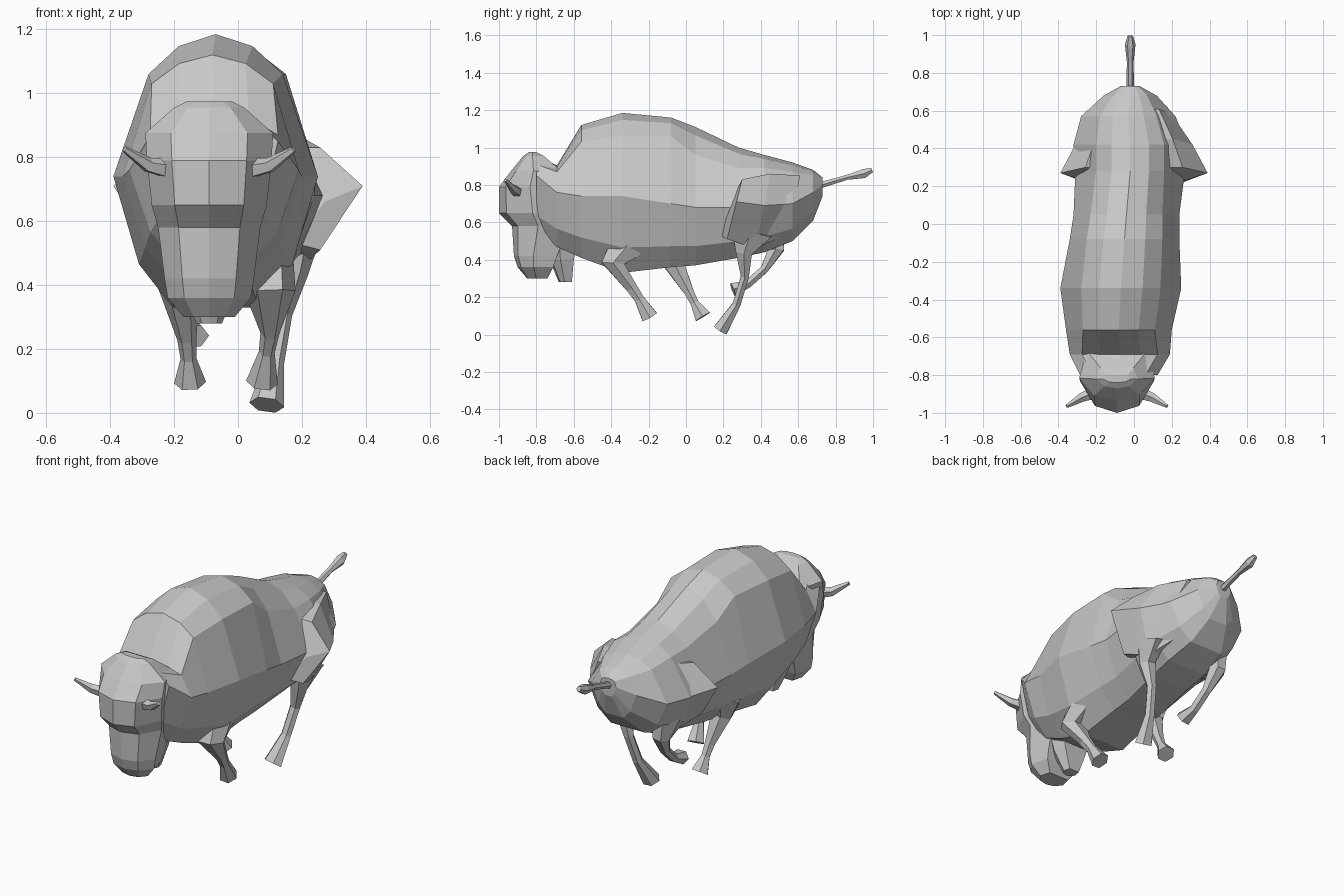
import bpy
import bmesh
import math
from mathutils import Vector

cube = bpy.data.objects.get("Cube")
if cube:
    bpy.data.objects.remove(cube, do_unlink=True)

grey = bpy.data.materials.new("stone grey")
grey.use_nodes = True
grey.diffuse_color = (0.58, 0.58, 0.58, 1)
for node in grey.node_tree.nodes:
    if node.type == "BSDF_PRINCIPLED":
        node.inputs["Base Color"].default_value = grey.diffuse_color


def loft(name, rings):
    """Skin a list of equally long point rings and close both ends."""
    bm = bmesh.new()
    loops = [[bm.verts.new(point) for point in ring] for ring in rings]
    count = len(loops[0])
    for lower, upper in zip(loops, loops[1:]):
        for i in range(count):
            j = (i + 1) % count
            bm.faces.new((lower[i], lower[j], upper[j], upper[i]))
    bm.faces.new(loops[0])
    bm.faces.new(loops[-1])
    bmesh.ops.recalc_face_normals(bm, faces=bm.faces)
    mesh = bpy.data.meshes.new(name)
    bm.to_mesh(mesh)
    bm.free()
    mesh.materials.append(grey)
    obj = bpy.data.objects.new(name, mesh)
    bpy.context.collection.objects.link(obj)
    return obj


def limb(name, path, sides=6):
    """Tapered tube; every path entry is x, y, z, side radius, depth radius."""
    points = [Vector(entry[:3]) for entry in path]
    span = (points[-1] - points[0]).normalized()
    reference = Vector((0, 0, 1)) if abs(span.x) > 0.7 else Vector((1, 0, 0))
    rings = []
    for i, (point, entry) in enumerate(zip(points, path)):
        ahead = points[min(i + 1, len(points) - 1)]
        behind = points[max(i - 1, 0)]
        tangent = (ahead - behind).normalized()
        side = (reference - tangent * reference.dot(tangent)).normalized()
        depth = tangent.cross(side)
        ring = []
        for k in range(sides):
            angle = math.tau * k / sides
            ring.append(point + side * entry[3] * math.cos(angle)
                        + depth * entry[4] * math.sin(angle))
        rings.append(ring)
    return loft(name, rings)


def body_ring(y, cx, width, top, ridge, ridge_z, middle, bottom):
    """Cross-section with a rounded crest, shoulder ridges, flanks and a belly."""
    low = bottom + (middle - bottom) * 0.33
    crest_z = top - (top - ridge_z) * 0.3
    half = [(ridge * 0.55, crest_z), (ridge, ridge_z), (width, middle),
            (width * 0.75, low), (width * 0.42, bottom)]
    right = [Vector((cx + x, y, z)) for x, z in half]
    left = [Vector((cx - x, y, z)) for x, z in reversed(half)]
    return [Vector((cx, y, top))] + right + left


def head_ring(z, front, back, width, cx=-0.09):
    """Level slice of the head with a blunt front and a narrower back."""
    depth = back - front
    half = [(0.6, 0.1), (1, 0.45), (0.8, 1)]
    right = [Vector((cx + width * x, front + depth * y, z)) for x, y in half]
    left = [Vector((cx - width * x, front + depth * y, z)) for x, y in reversed(half)]
    return [Vector((cx, front, z))] + right + left


def thigh_ring(sign, y, out, top, middle, low):
    """Leaning slice of the haunch, pointed on its outer side."""
    upper, lower = y + 0.03, y - 0.05
    outline = [(0.1, upper, top), (out * 0.66, upper, top), (out, y, middle),
               (out * 0.66, lower, low), (0.1, lower, low)]
    return [Vector((sign * x, depth, z)) for x, depth, z in outline]


# Humped body, from rump to neck
loft("body", [body_ring(*row) for row in (
    (0.73, -0.02, 0.05, 0.84, 0.04, 0.83, 0.80, 0.74),
    (0.68, -0.02, 0.14, 0.88, 0.09, 0.85, 0.76, 0.61),
    (0.57, -0.03, 0.25, 0.92, 0.15, 0.87, 0.70, 0.50),
    (0.42, -0.02, 0.3, 0.96, 0.18, 0.89, 0.69, 0.44),
    (0.28, -0.02, 0.29, 1.0, 0.18, 0.89, 0.68, 0.41),
    (0.05, -0.04, 0.28, 1.11, 0.19, 0.96, 0.68, 0.37),
    (-0.08, -0.05, 0.29, 1.16, 0.2, 1.06, 0.70, 0.36),
    (-0.34, -0.07, 0.32, 1.185, 0.21, 1.06, 0.74, 0.33),
    (-0.56, -0.08, 0.28, 1.12, 0.19, 1.03, 0.74, 0.41),
    (-0.69, -0.075, 0.265, 0.905, 0.2, 0.87, 0.76, 0.47),
    (-0.8, -0.08, 0.205, 0.955, 0.14, 0.91, 0.85, 0.53),
)])

# Lowered head, from crown to chin
loft("head", [head_ring(*row) for row in (
    (0.975, -0.84, -0.8, 0.07),
    (0.955, -0.87, -0.76, 0.11),
    (0.875, -0.935, -0.67, 0.2),
    (0.79, -1.0, -0.63, 0.195),
    (0.65, -1.0, -0.6, 0.18),
    (0.58, -0.93, -0.62, 0.16),
    (0.42, -0.92, -0.69, 0.14),
    (0.36, -0.9, -0.71, 0.13),
    (0.3, -0.85, -0.74, 0.08),
)])
loft("beard", [head_ring(*row) for row in (
    (0.52, -0.76, -0.58, 0.12),
    (0.4, -0.73, -0.6, 0.09),
    (0.28, -0.68, -0.61, 0.04),
)])

# Horns mirrored about the turned head, and flared haunches
for label, sign in (("left", 1), ("right", -1)):
    limb(label + "_horn", [
        (-0.09 + sign * x, y, z, r, r) for x, y, z, r in (
            (0.11, -0.89, 0.76, 0.035),
            (0.19, -0.92, 0.775, 0.025),
            (0.265, -0.965, 0.825, 0.01))], 5)
    loft(label + "_haunch", [thigh_ring(sign, *row) for row in (
        (0.23, 0.27, 0.75, 0.66, 0.53),
        (0.27, 0.39, 0.83, 0.71, 0.51),
        (0.42, 0.31, 0.86, 0.69, 0.46),
        (0.58, 0.2, 0.85, 0.7, 0.53))])

# Legs caught in mid gallop
limb("front_left_leg", [
    (0.09, -0.27, 0.53, 0.08, 0.13), (0.1, -0.39, 0.38, 0.08, 0.07),
    (0.1, -0.29, 0.25, 0.03, 0.035), (0.09, -0.25, 0.19, 0.025, 0.03),
    (0.075, -0.195, 0.095, 0.05, 0.05)])
limb("front_right_leg", [
    (-0.2, -0.08, 0.48, 0.08, 0.13), (-0.18, -0.06, 0.37, 0.06, 0.06),
    (-0.16, 0.015, 0.23, 0.03, 0.03), (-0.155, 0.045, 0.17, 0.025, 0.025),
    (-0.15, 0.09, 0.095, 0.05, 0.05)])
limb("back_left_leg", [
    (0.19, 0.35, 0.56, 0.07, 0.13), (0.17, 0.31, 0.44, 0.05, 0.05),
    (0.14, 0.315, 0.31, 0.03, 0.025), (0.115, 0.27, 0.16, 0.03, 0.025),
    (0.09, 0.185, 0.025, 0.055, 0.045)])
limb("back_right_leg", [
    (-0.19, 0.42, 0.56, 0.07, 0.13), (-0.18, 0.48, 0.45, 0.05, 0.05),
    (-0.16, 0.42, 0.35, 0.03, 0.025), (-0.15, 0.33, 0.27, 0.03, 0.025),
    (-0.14, 0.25, 0.24, 0.05, 0.04)])

# Raised tail with a tuft
limb("tail", [
    (-0.02, 0.69, 0.79, 0.02, 0.02), (-0.02, 0.86, 0.84, 0.018, 0.015),
    (-0.02, 0.95, 0.86, 0.028, 0.028), (-0.02, 0.995, 0.88, 0.015, 0.015)])
